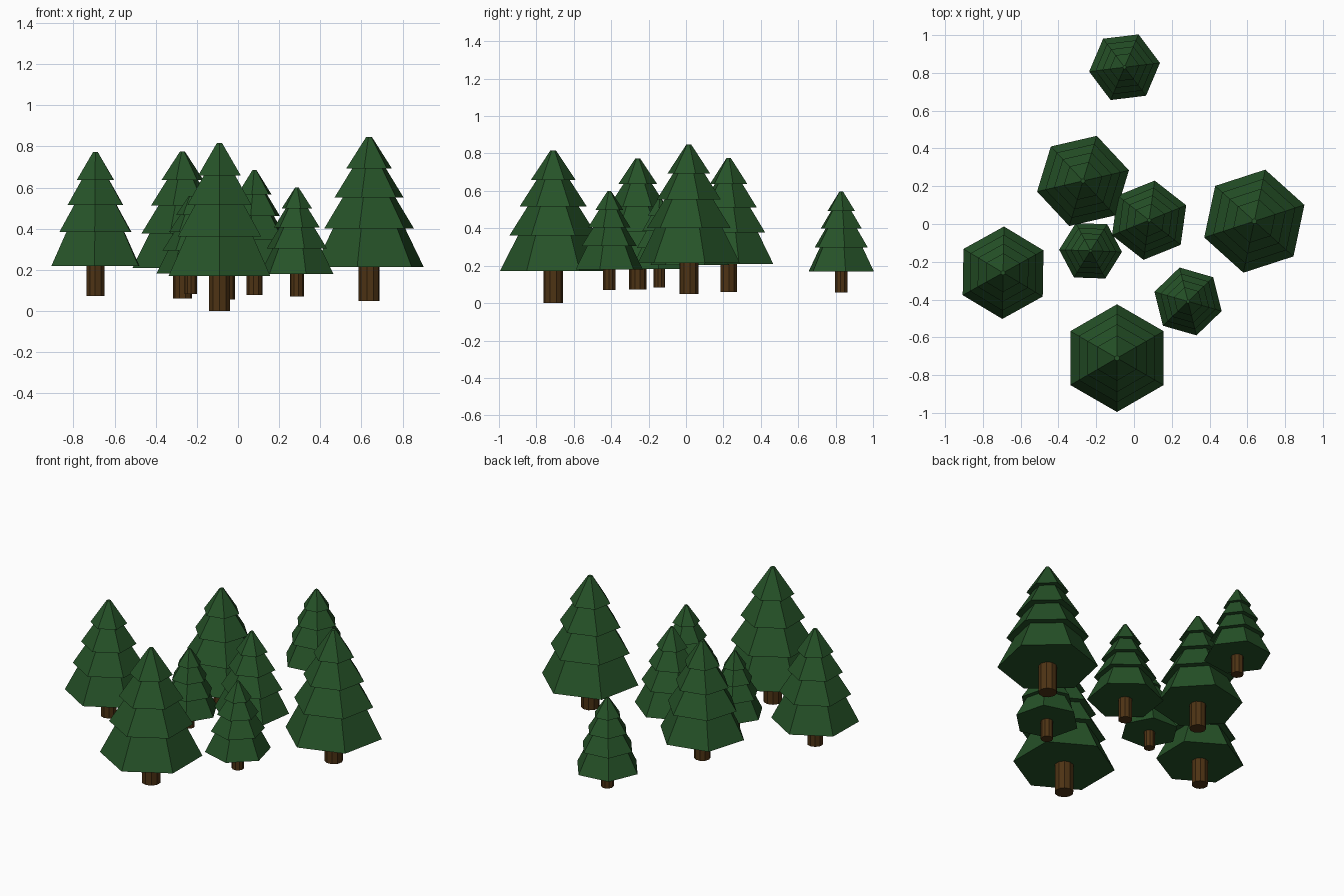
import bpy, bmesh
from math import radians, sin, cos, tau

cube = bpy.data.objects.get("Cube")
if cube:
    bpy.data.objects.remove(cube, do_unlink=True)


def make_material(name, rgb):
    mat = bpy.data.materials.new(name)
    mat.use_nodes = True
    colour = (*rgb, 1.0)
    mat.diffuse_color = colour
    bsdf = next(n for n in mat.node_tree.nodes if n.type == 'BSDF_PRINCIPLED')
    bsdf.inputs["Base Color"].default_value = colour
    return mat


def lathe(name, profile, sides, mat):
    """Flat-sided solid from (radius, height) rings, capped at both ends."""
    bm = bmesh.new()
    rings = []
    for r, z in profile:
        rings.append([bm.verts.new((r * cos(tau * i / sides), r * sin(tau * i / sides), z))
                      for i in range(sides)])
    for low, high in zip(rings, rings[1:]):
        for i in range(sides):
            j = (i + 1) % sides
            bm.faces.new((low[i], low[j], high[j], high[i]))
    bm.faces.new(list(reversed(rings[0])))
    bm.faces.new(rings[-1])
    bmesh.ops.recalc_face_normals(bm, faces=bm.faces)
    mesh = bpy.data.meshes.new(name)
    bm.to_mesh(mesh)
    bm.free()
    mesh.materials.append(mat)
    return mesh


green = make_material("pine green", (0.019, 0.085, 0.021))
brown = make_material("bark brown", (0.075, 0.033, 0.007))

# Shared meshes for a tree one unit tall: four overhanging tiers and a trunk
SPREAD = 0.349
tiers = [(1.0, 0.66, 0.209), (0.82, 0.48, 0.443), (0.63, 0.31, 0.632), (0.42, 0.05, 0.806)]
tops = [t[2] for t in tiers[1:]] + [1.0]
profile = []
for (skirt, neck, z), top in zip(tiers, tops):
    profile += [(skirt * SPREAD, z), (neck * SPREAD, top)]
foliage_mesh = lathe("foliage", profile, 6, green)
trunk_mesh = lathe("trunk", [(0.065, 0), (0.065, 0.25)], 10, brown)

# Name, x, y, ground height, tree height, turn in degrees
trees = [
    ("front", -0.09, -0.71, 0.0, 0.817, 90),
    ("left_front", 0.286, -0.41, 0.07, 0.53, 104),
    ("right", -0.693, -0.258, 0.073, 0.701, 89),
    ("small_middle", -0.23, -0.142, 0.084, 0.476, 58),
    ("middle", 0.08, 0.02, 0.078, 0.607, 82),
    ("left", 0.637, 0.015, 0.048, 0.799, 78),
    ("right_back", -0.27, 0.228, 0.06, 0.715, 73),
    ("back", -0.05, 0.83, 0.057, 0.541, 67),
]
for name, x, y, z, height, turn in trees:
    for part, mesh in (("foliage", foliage_mesh), ("trunk", trunk_mesh)):
        obj = bpy.data.objects.new(f"{name}_tree_{part}", mesh)
        obj.location = (x, y, z)
        obj.scale = (height,) * 3
        obj.rotation_euler.z = radians(turn)
        bpy.context.collection.objects.link(obj)
